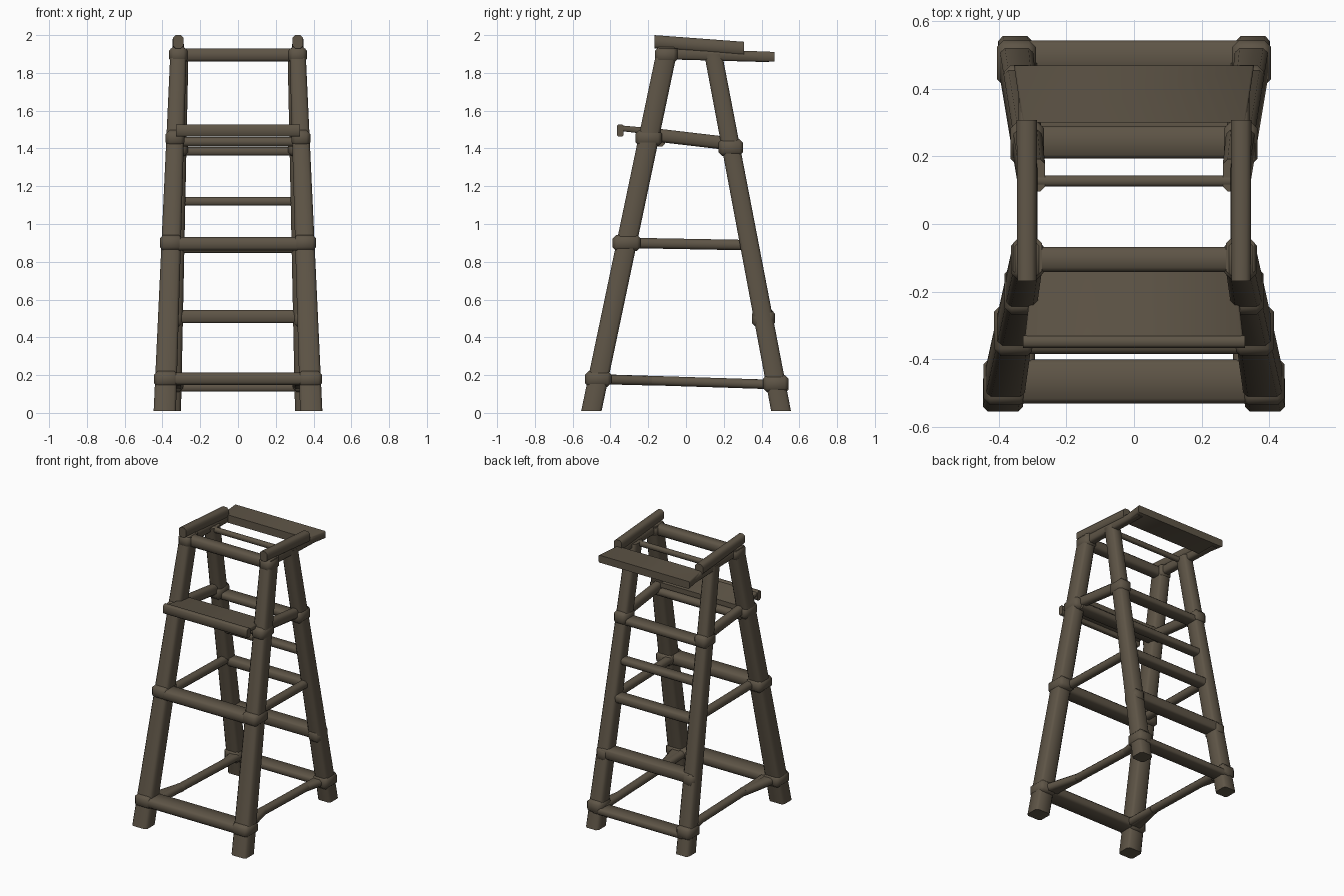
import bpy, bmesh, math
from mathutils import Vector

cube = bpy.data.objects.get("Cube")
if cube:
    bpy.data.objects.remove(cube, do_unlink=True)

COLOUR = (0.112, 0.09, 0.062, 1)
wood = bpy.data.materials.new("weathered wood")
wood.use_nodes = True
wood.diffuse_color = COLOUR
bsdf = wood.node_tree.nodes["Principled BSDF"]
bsdf.inputs["Base Color"].default_value = COLOUR
bsdf.inputs["Roughness"].default_value = 0.9


def beam(name, a, b, size_a, size_b=None, bevel=0.014, round_ends=False):
    """Beam from a to b with bevelled long edges; ends stay square to its main axis."""
    a, b = Vector(a), Vector(b)
    size_b = size_b or size_a
    span = [abs(c) for c in b - a]
    axis = span.index(max(span))
    u, v = [i for i in range(3) if i != axis]
    bm = bmesh.new()
    bmesh.ops.create_cube(bm, size=1)
    edges = [e for e in bm.edges
             if round_ends or abs(e.verts[0].co[axis] - e.verts[1].co[axis]) > 0.5]
    for vert in bm.verts:
        end, size = (a, size_a) if vert.co[axis] < 0 else (b, size_b)
        co = end.copy()
        co[u] += vert.co[u] * size[0]
        co[v] += vert.co[v] * size[1]
        vert.co = co
    bmesh.ops.recalc_face_normals(bm, faces=bm.faces)
    bmesh.ops.bevel(bm, geom=edges, offset=bevel, segments=1,
                    affect='EDGES', clamp_overlap=True)
    mesh = bpy.data.meshes.new(name)
    bm.to_mesh(mesh)
    bm.free()
    mesh.materials.append(wood)
    obj = bpy.data.objects.new(name, mesh)
    bpy.context.collection.objects.link(obj)
    bpy.ops.object.select_all(action='DESELECT')
    obj.select_set(True)
    bpy.context.view_layer.objects.active = obj
    bpy.ops.object.shade_smooth_by_angle(angle=math.radians(50))


# Leg centre lines as functions of height
def front(z, s=1):
    return Vector((s * (0.388 - 0.038 * z), -0.503 + 0.21 * z, z))


def back(z, s=1):
    return Vector((s * (0.352 - 0.026 * z), 0.505 - 0.19 * z, z))


def joint(name, p, size, height):
    half = Vector((0, 0, height / 2))
    beam(name, p - half, p + half, size, bevel=0.02, round_ends=True)


for side, s in (("left", 1), ("right", -1)):
    # Splayed legs
    beam(f"front_leg_{side}", front(0.01, s), front(1.93, s), (0.118, 0.108), (0.085, 0.11))
    beam(f"back_leg_{side}", back(0.01, s), back(1.9, s), (0.1, 0.105), (0.08, 0.095))

    # Swollen joints
    for z, size in ((0.18, (0.128, 0.14)), (0.9, (0.12, 0.15)), (1.455, (0.1, 0.14)),
                    (1.895, (0.096, 0.12))):
        joint(f"front_joint_{side}", front(z, s), size, 0.085)
    for z, size in ((0.155, (0.115, 0.135)), (0.5, (0.092, 0.12)), (1.405, (0.1, 0.13))):
        joint(f"back_joint_{side}", back(z, s), size, 0.09)

    # Side rails, set towards the inner faces of the legs
    for zf, zb, h in ((0.18, 0.15, 0.05), (0.9, 0.888, 0.055), (1.475, 1.425, 0.07)):
        beam(f"side_rail_{side}", (s * 0.32, front(zf).y, zf), (s * 0.315, back(zb).y, zb),
             (0.055, h))

    # Wedges joining the lowest rail to the legs
    beam(f"front_wedge_{side}", (s * 0.365, -0.46, 0.178), (s * 0.318, -0.18, 0.17),
         (0.1, 0.052), (0.06, 0.05))
    beam(f"back_wedge_{side}", (s * 0.34, 0.48, 0.15), (s * 0.316, 0.3, 0.155),
         (0.08, 0.05), (0.055, 0.05))

    # Armrest sloping down to the back, on a bearer reaching under the platform
    beam(f"armrest_{side}", (s * 0.317, -0.168, 1.965), (s * 0.317, 0.308, 1.927),
         (0.056, 0.07), (0.06, 0.075))
    beam(f"seat_bearer_{side}", (s * 0.312, -0.13, 1.905), (s * 0.315, 0.44, 1.882),
         (0.055, 0.065), (0.055, 0.05), 0.01)

# Front rails: height, depth, thickness, forward or backward shift
for z, depth, h, dy in ((0.18, 0.13, 0.065, 0), (0.895, 0.11, 0.07, -0.015),
                        (1.435, 0.1, 0.05, 0.04), (1.895, 0.075, 0.07, 0)):
    shift = Vector((0, dy, 0))
    beam("front_rail", front(z, -1) + shift, front(z) + shift, (depth, h))

# Back rungs
for z, depth, h, dy in ((0.135, 0.105, 0.045, 0.01), (0.51, 0.1, 0.07, 0.005),
                        (0.875, 0.08, 0.055, 0), (1.12, 0.07, 0.045, 0),
                        (1.385, 0.095, 0.045, 0)):
    shift = Vector((0, dy, 0))
    beam("back_rung", back(z, -1) + shift, back(z) + shift, (depth, h), bevel=0.01)

# Footrest with raised front lip
beam("footrest", (0, -0.355, 1.508), (0, -0.135, 1.485), (0.65, 0.03), (0.6, 0.035), bevel=0.006)
beam("footrest_lip", (-0.328, -0.348, 1.495), (0.328, -0.348, 1.495), (0.036, 0.065), bevel=0.008)

# Seat slat and rear platform
beam("seat_slat", (-0.31, 0.127, 1.885), (0.31, 0.127, 1.885), (0.032, 0.035), bevel=0.008)
beam("rear_platform", (0, 0.3, 1.89), (0, 0.469, 1.885), (0.66, 0.055), (0.71, 0.052), bevel=0.006)
